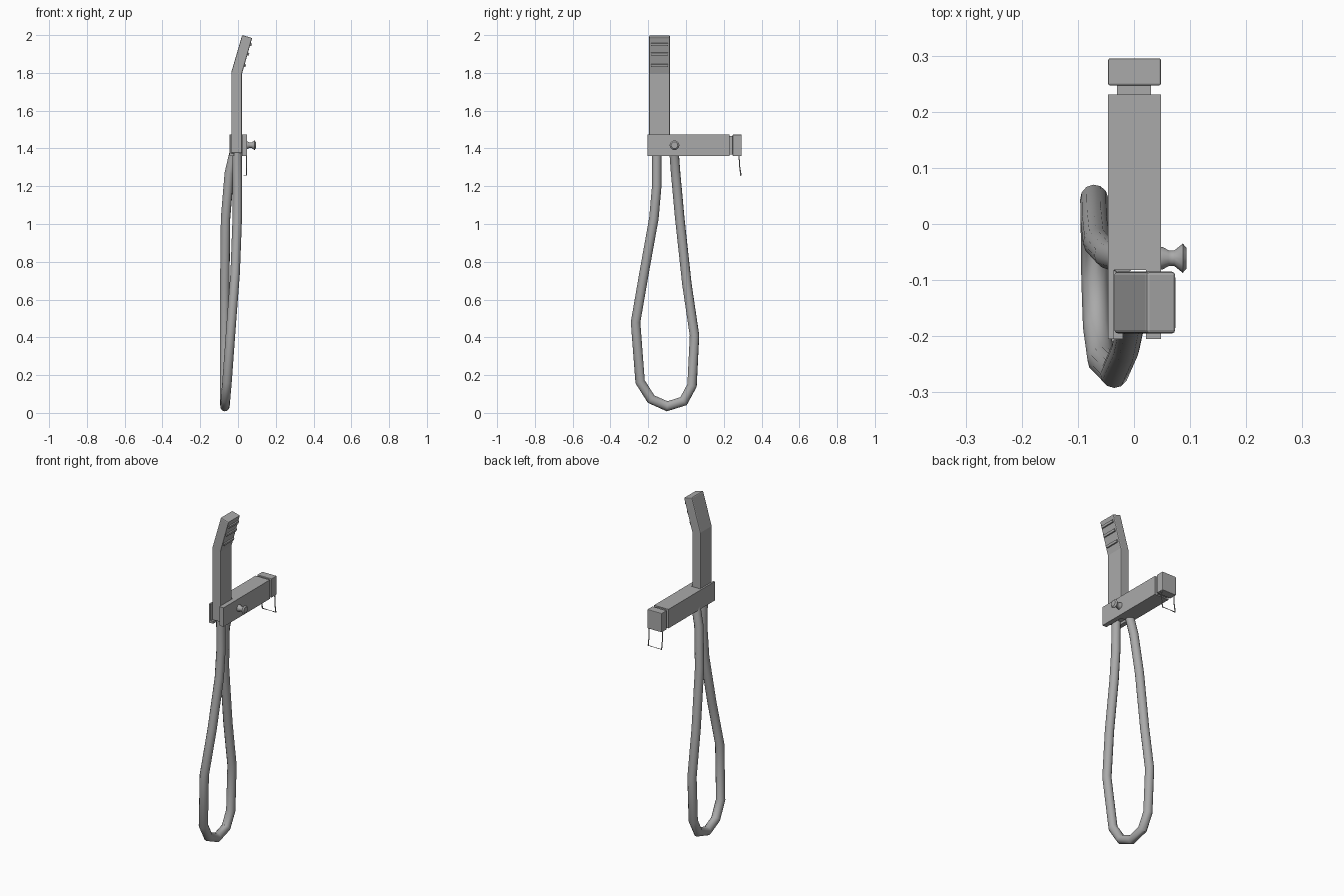
import bpy, bmesh, math
from mathutils import Vector, Matrix

cube = bpy.data.objects.get("Cube")
if cube:
    bpy.data.objects.remove(cube)

grey = bpy.data.materials.new("brushed_grey")
grey.use_nodes = True
grey.diffuse_color = (0.4, 0.4, 0.4, 1)
bsdf = next(n for n in grey.node_tree.nodes if n.type == 'BSDF_PRINCIPLED')
bsdf.inputs["Base Color"].default_value = (0.4, 0.4, 0.4, 1)


def finish(name, bm, smooth=False, bevel=0):
    bmesh.ops.recalc_face_normals(bm, faces=bm.faces)
    mesh = bpy.data.meshes.new(name)
    bm.to_mesh(mesh)
    bm.free()
    mesh.materials.append(grey)
    ob = bpy.data.objects.new(name, mesh)
    bpy.context.collection.objects.link(ob)
    if bevel:
        mod = ob.modifiers.new("soft_edges", 'BEVEL')
        mod.width, mod.segments = bevel, 2
        mod.limit_method, mod.angle_limit = 'ANGLE', math.radians(40)
    if smooth:
        bpy.ops.object.select_all(action='DESELECT')
        ob.select_set(True)
        bpy.context.view_layer.objects.active = ob
        bpy.ops.object.shade_smooth_by_angle(angle=math.radians(40))
    return ob


def box(name, x, y, z, bevel=0):
    bm = bmesh.new()
    bmesh.ops.create_cube(bm, size=1)
    for v in bm.verts:
        for i, (lo, hi) in enumerate((x, y, z)):
            v.co[i] = lo if v.co[i] < 0 else hi
    return finish(name, bm, bevel=bevel)


def prism(name, points, direction, bevel=0):
    """Extrude a closed outline along a direction."""
    bm = bmesh.new()
    face = bm.faces.new([bm.verts.new(p) for p in points])
    ext = bmesh.ops.extrude_face_region(bm, geom=[face])
    bmesh.ops.translate(bm, vec=direction,
                        verts=[g for g in ext["geom"] if isinstance(g, bmesh.types.BMVert)])
    return finish(name, bm, bevel=bevel)


def tube(name, points, radius, sides):
    """Sweep a round section along a polyline, mitred at each joint."""
    pts = [Vector(p) for p in points]
    bm = bmesh.new()
    rings = []
    side = Vector((1, 0, 0))
    for i, p in enumerate(pts):
        before = (p - pts[i - 1]).normalized() if i else None
        after = (pts[i + 1] - p).normalized() if i < len(pts) - 1 else None
        tangent = ((before or after) + (after or before)).normalized()
        side = (side - tangent * side.dot(tangent)).normalized()
        up = tangent.cross(side)
        stretch = 1 / max(0.6, tangent.dot(after or before))
        rings.append([bm.verts.new(p + radius * (side * math.cos(a) + up * math.sin(a) * stretch))
                      for a in (math.tau * k / sides for k in range(sides))])
    for a, b in zip(rings, rings[1:]):
        for k in range(sides):
            n = (k + 1) % sides
            bm.faces.new((a[k], a[n], b[n], b[k]))
    bm.faces.new(rings[0])
    bm.faces.new(rings[-1])
    return finish(name, bm, smooth=True)


# Bent hand shower
outline = [(-0.035, 1.375), (0.021, 1.375), (0.021, 1.795), (0.075, 1.985), (0.022, 2.0), (-0.035, 1.805)]
prism("handset", [(x, -0.195, z) for x, z in outline], (0, 0.11, 0), bevel=0.006)

# Spray ridges on the tilted head
for i, z in enumerate((1.84, 1.9, 1.95)):
    x = 0.021 + (z - 1.795) * 0.284
    prism(f"spray_ridge_{i + 1}",
          [(x - 0.008, -0.185, z - 0.007), (x + 0.006, -0.185, z - 0.008),
           (x + 0.009, -0.185, z + 0.005), (x - 0.004, -0.185, z + 0.009)], (0, 0.09, 0))

# Holder arm with an open fork that grips the handset
fork = [(-0.046, -0.205), (-0.036, -0.205), (-0.036, -0.082), (0.021, -0.082),
        (0.021, -0.205), (0.048, -0.205), (0.048, 0.231), (-0.046, 0.231)]
prism("holder_arm", [(x, y, 1.36) for x, y in fork], (0, 0, 0.113))
box("fork_foot", (-0.038, -0.02), (-0.205, -0.082), (1.36, 1.374))

# Outlet end
box("outlet_neck", (-0.03, 0.03), (0.225, 0.25), (1.367, 1.466))
box("outlet_block", (-0.046, 0.048), (0.247, 0.295), (1.36, 1.473), bevel=0.003)

# Wire lever hanging from the outlet
wire = [(0.281, 1.365), (0.283, 1.31), (0.291, 1.257)]
tube("wire_lever",
     [(-0.043, y, z) for y, z in wire] + [(0.045, y, z) for y, z in reversed(wire)], 0.003, 6)

# Flared control knob
bm = bmesh.new()
profile = [(0.045, 0), (0.045, 0.02), (0.051, 0.02), (0.062, 0.014), (0.072, 0.014),
           (0.087, 0.026), (0.094, 0.018), (0.094, 0)]
verts = [bm.verts.new((x, r, 0)) for x, r in profile]
edges = [bm.edges.new(p) for p in zip(verts, verts[1:])]
bmesh.ops.spin(bm, geom=verts + edges, cent=(0, 0, 0), axis=(1, 0, 0), angle=math.tau, steps=12)
bmesh.ops.remove_doubles(bm, verts=bm.verts, dist=0.0005)
bmesh.ops.translate(bm, verts=bm.verts, vec=(0, -0.061, 1.417))
finish("control_knob", bm, smooth=True)

# Looping hose from the handset, round the bottom and up to the arm
tube("hose", [
    (-0.005, -0.155, 1.39), (-0.003, -0.155, 1.2), (-0.004, -0.17, 1.03), (-0.015, -0.222, 0.74),
    (-0.035, -0.267, 0.48), (-0.058, -0.243, 0.165), (-0.066, -0.185, 0.073),
    (-0.069, -0.1, 0.035), (-0.07, -0.013, 0.062), (-0.07, 0.032, 0.145),
    (-0.071, 0.045, 0.41), (-0.07, 0.005, 0.68), (-0.066, -0.033, 1.03),
    (-0.046, -0.055, 1.27), (-0.02, -0.063, 1.38)], 0.025, 12)
